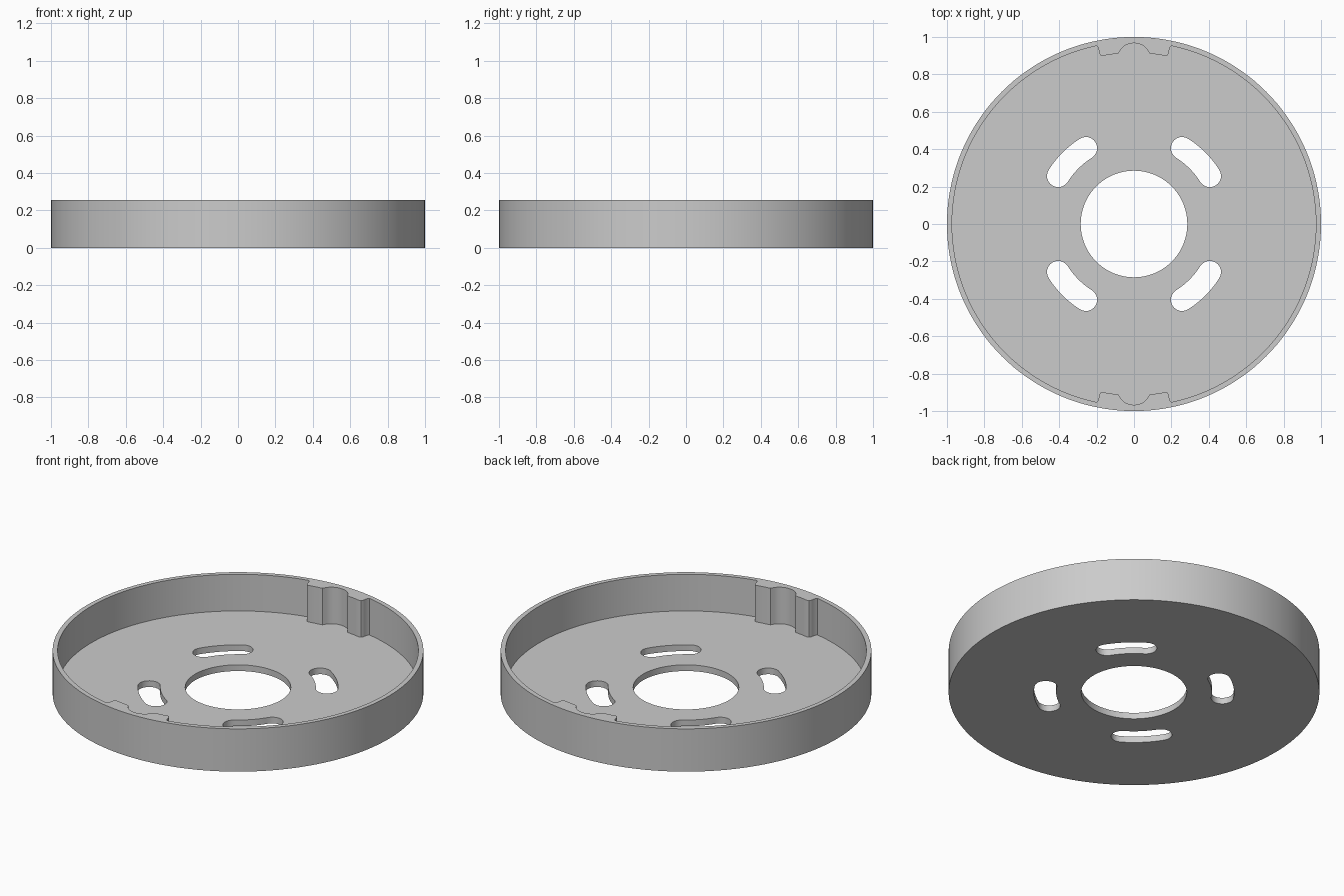
import bpy, bmesh
from math import sin, cos, pi, radians, hypot, atan2

cube = bpy.data.objects.get("Cube")
if cube:
    bpy.data.objects.remove(cube, do_unlink=True)

HEIGHT, FLOOR = 0.255, 0.037
R_OUT, R_IN, R_HOLE = 1.0, 0.973, 0.285
R_SLOT, SLOT_HALF = 0.48, 0.06


def arc(cx, cy, r, a0, a1, n):
    """Points on an arc, both ends included."""
    return [(cx + r * cos(a0 + (a1 - a0) * i / n),
             cy + r * sin(a0 + (a1 - a0) * i / n)) for i in range(n + 1)]


def circle(r, n):
    return arc(0, 0, r, 0, 2 * pi, n)[:-1]


def slot(mid):
    """Curved slot with round ends, centred on the angle mid."""
    a, b = mid - radians(12.6), mid + radians(12.6)
    end_a = (R_SLOT * cos(a), R_SLOT * sin(a))
    end_b = (R_SLOT * cos(b), R_SLOT * sin(b))
    return (arc(0, 0, R_SLOT + SLOT_HALF, a, b, 10)
            + arc(*end_b, SLOT_HALF, b, b + pi, 12)[1:]
            + arc(0, 0, R_SLOT - SLOT_HALF, b, a, 10)[1:]
            + arc(*end_a, SLOT_HALF, a + pi, a + 2 * pi, 12)[1:-1])


def inner_outline():
    """Inside of the wall, with a grooved lug at the back and the front."""
    lug = [(0.198, 0.9526), (0.191, 0.941), (0.187, 0.924), (0.184, 0.911),
           (0.178, 0.902), (0.168, 0.899), (0.13, 0.906), (0.093, 0.910),
           (0.083, 0.913), (0.077, 0.921), (0.070, 0.934), (0.059, 0.946),
           (0.043, 0.957), (0.022, 0.965)]
    lug = lug + [(0, 0.967)] + [(-x, y) for x, y in reversed(lug)]
    edge = atan2(lug[0][1], lug[0][0])
    half = arc(0, 0, hypot(*lug[0]) * R_IN / R_IN, -edge, edge, 56)[:-1] + lug[:-1]
    return half + [(-x, -y) for x, y in half]


bm = bmesh.new()


def loop(points, z):
    verts = [bm.verts.new((x, y, z)) for x, y in points]
    for a, b in zip(verts, verts[1:] + verts[:1]):
        bm.edges.new((a, b))
    return verts


def wall(points, z0, z1):
    """Upright band of quads; returns its lower and upper loops."""
    low, high = loop(points, z0), loop(points, z1)
    for i in range(len(low)):
        bm.faces.new((low[i - 1], low[i], high[i], high[i - 1]))
    return low, high


def cap(loops, up):
    """Flat face area bounded by the first loop, with the others as holes."""
    edges = [bm.edges.get((lp[i - 1], lp[i])) for lp in loops for i in range(len(lp))]
    bmesh.ops.triangle_fill(bm, edges=edges, use_beauty=True, normal=(0, 0, up))


# Outer side, inner side, centre hole and four slots
outer_low, outer_high = wall(circle(R_OUT, 144), 0, HEIGHT)
inner_low, inner_high = wall(inner_outline(), FLOOR, HEIGHT)
openings = [circle(R_HOLE, 72)] + [slot(radians(45 + 90 * i)) for i in range(4)]
holes = [wall(points, 0, FLOOR) for points in openings]

# Underside, floor and rim
cap([outer_low] + [low for low, high in holes], -1)
cap([inner_low] + [high for low, high in holes], 1)
cap([outer_high, inner_high], 1)
bmesh.ops.recalc_face_normals(bm, faces=bm.faces)

mesh = bpy.data.meshes.new("round_tray")
bm.to_mesh(mesh)
bm.free()
tray = bpy.data.objects.new("round_tray", mesh)
bpy.context.collection.objects.link(tray)

# Plain grey
grey = bpy.data.materials.new("plain_grey")
grey.use_nodes = True
colour = (0.6, 0.6, 0.6, 1)
grey.diffuse_color = colour
grey.node_tree.nodes["Principled BSDF"].inputs["Base Color"].default_value = colour
mesh.materials.append(grey)

# Smooth curves, crisp edges
bpy.ops.object.select_all(action="DESELECT")
tray.select_set(True)
bpy.context.view_layer.objects.active = tray
bpy.ops.object.shade_smooth_by_angle(angle=radians(32))
